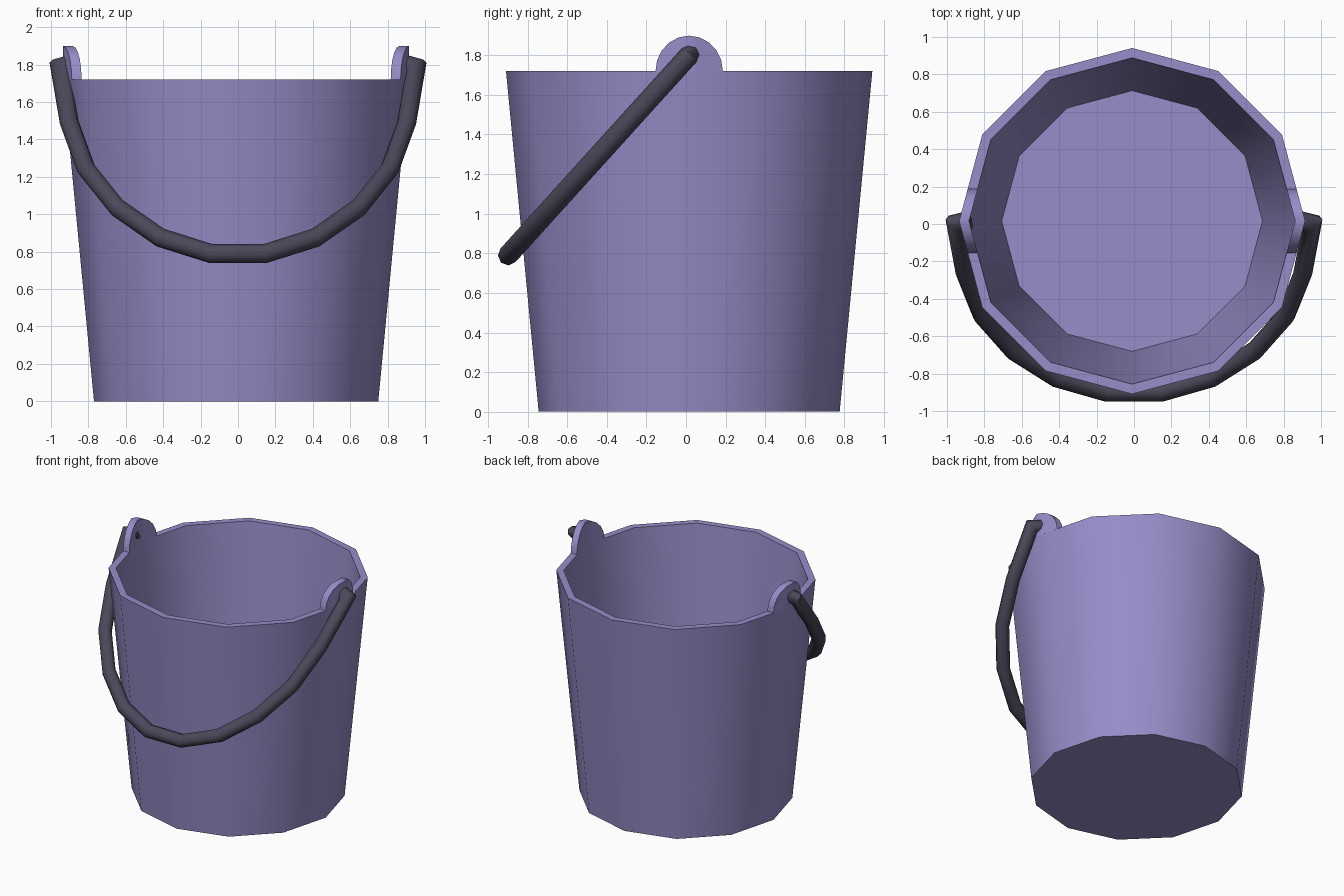
import bpy, bmesh, math
from mathutils import Vector

if "Cube" in bpy.data.objects:
    bpy.data.objects.remove(bpy.data.objects["Cube"])

CX, CY = -0.01, 0.016          # bucket axis
R_TOP, R_BOT, R_IN, R_FLOOR = 0.925, 0.76, 0.872, 0.697
H, FLOOR = 1.72, 0.05


def material(name, col):
    m = bpy.data.materials.new(name)
    m.diffuse_color = (*col, 1)
    m.use_nodes = True
    m.node_tree.nodes["Principled BSDF"].inputs["Base Color"].default_value = m.diffuse_color
    return m


lavender = material("lavender", (0.305, 0.266, 0.578))
charcoal = material("charcoal", (0.068, 0.065, 0.10))


def make(name, rings, mat, closed_rings=False, angle=40):
    """Skin a list of equal-length vertex rings and cap both ends."""
    bm = bmesh.new()
    vs = [[bm.verts.new(p) for p in r] for r in rings]
    n = len(vs[0])
    for a, b in zip(vs, vs[1:]):
        for i in range(n):
            j = (i + 1) % n
            bm.faces.new((a[i], a[j], b[j], b[i]))
    bm.faces.new(vs[0][::-1])
    bm.faces.new(vs[-1])
    bmesh.ops.recalc_face_normals(bm, faces=bm.faces)
    me = bpy.data.meshes.new(name)
    bm.to_mesh(me)
    bm.free()
    me.materials.append(mat)
    ob = bpy.data.objects.new(name, me)
    bpy.context.collection.objects.link(ob)
    bpy.ops.object.select_all(action='DESELECT')
    ob.select_set(True)
    bpy.context.view_layer.objects.active = ob
    bpy.ops.object.shade_smooth_by_angle(angle=math.radians(angle))
    return ob


def circle(r, z, n=12):
    return [(CX + r * math.cos(2 * math.pi * i / n),
             CY + r * math.sin(2 * math.pi * i / n), z) for i in range(n)]


# bucket body: outside wall, rim, inside wall, floor
make("bucket_body", [circle(R_BOT, 0), circle(R_TOP, H),
                     circle(R_IN, H), circle(R_FLOOR, FLOOR)], lavender)

# round lugs rising from the rim, bent along the rim corner
arc = [(0.17 * math.cos(math.pi * k / 10), H + 0.178 * math.sin(math.pi * k / 10))
       for k in range(11)]
bend = math.tan(math.radians(15))
for side, label in ((1, "right"), (-1, "left")):
    rings = []
    for y, z in arc:
        xo = R_TOP - abs(y) * bend
        xi = R_IN - abs(y) * bend
        rings.append([(CX + side * x, CY + y, zz) for x, zz in
                      ((xo, H - 0.002), (xo, z + 0.001), (xi, z + 0.001), (xi, H - 0.002))])
    make("lug_" + label, rings, lavender)

# bail handle: mitred eight-sided tube lying in a tilted plane
half = [(0.145, 0.79), (0.415, 0.875), (0.645, 1.035), (0.812, 1.243),
        (0.902, 1.49), (0.952, 1.785), (0.88, 1.805)]
pts2 = [(-x, z) for x, z in half[::-1]] + half
path = [Vector((x, 0.015 - (1.80 - z) * 0.905, z)) for x, z in pts2]
normal = Vector((1, 0, 0)).cross(Vector((0, 0.905, 1))).normalized()
RAD = 0.051
rings = []
for i, p in enumerate(path):
    t1 = (p - path[max(i - 1, 0)]).normalized()
    t2 = (path[min(i + 1, len(path) - 1)] - p).normalized()
    t = (t1 + t2).normalized()
    side = normal.cross(t).normalized()
    ref = t1 if t1.length > 0 else t2
    s = 1 / max(t.dot(ref), 0.75)
    rings.append([p + RAD * (s * math.cos(a) * side + math.sin(a) * normal)
                  for a in (math.pi * k / 4 for k in range(8))])
make("bail_handle", rings, charcoal, angle=50)
